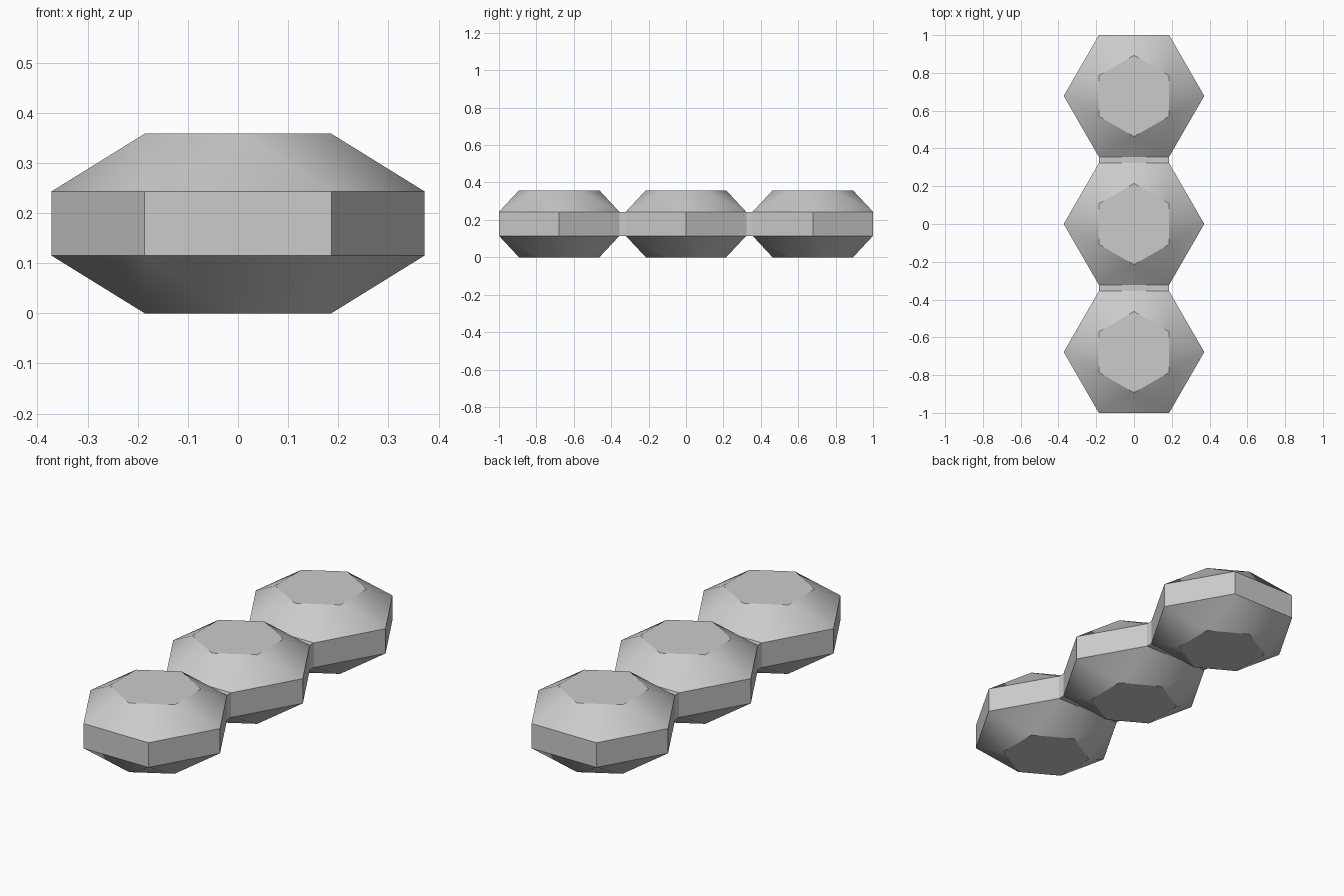
import bpy, bmesh
from math import cos, sin, pi, radians

cube = bpy.data.objects.get("Cube")
if cube:
    bpy.data.objects.remove(cube, do_unlink=True)

# Overall measurements
RADIUS, CAP_RADIUS = 0.372, 0.215
BAND_LOW, BAND_HIGH, HEIGHT = 0.115, 0.243, 0.358
SPACING = 0.678
APOTHEM = RADIUS * cos(pi / 6)

grey = bpy.data.materials.new("plain grey")
grey.use_nodes = True
colour = (0.6, 0.6, 0.6, 1)
grey.diffuse_color = colour
grey.node_tree.nodes["Principled BSDF"].inputs["Base Color"].default_value = colour


def add_object(name, bm, location):
    bmesh.ops.recalc_face_normals(bm, faces=bm.faces)
    mesh = bpy.data.meshes.new(name)
    bm.to_mesh(mesh)
    bm.free()
    mesh.materials.append(grey)
    obj = bpy.data.objects.new(name, mesh)
    obj.location = location
    bpy.context.collection.objects.link(obj)
    return obj


def hexagon(bm, radius, z, turn):
    return [bm.verts.new((radius * cos(turn + i * pi / 3),
                          radius * sin(turn + i * pi / 3), z)) for i in range(6)]


def hex_pod(name, y):
    """Hexagonal band between two caps that are turned by half a side."""
    bm = bmesh.new()
    low = hexagon(bm, RADIUS, BAND_LOW, 0)
    high = hexagon(bm, RADIUS, BAND_HIGH, 0)
    for i in range(6):
        j = (i + 1) % 6
        bm.faces.new((low[i], low[j], high[j], high[i]))
    for ring, z in ((low, 0), (high, HEIGHT)):
        cap = hexagon(bm, CAP_RADIUS, z, pi / 6)
        bm.faces.new(cap)
        for i in range(6):
            j = (i + 1) % 6
            bm.faces.new((ring[i], ring[j], cap[i]))
            bm.faces.new((cap[i], ring[j], cap[j]))
    obj = add_object(name, bm, (0, y, 0))
    bpy.ops.object.select_all(action='DESELECT')
    obj.select_set(True)
    bpy.context.view_layer.objects.active = obj
    bpy.ops.object.shade_smooth_by_angle(angle=radians(30))


def connector(name, y):
    """Flat block filling the gap between two neighbouring pods."""
    bm = bmesh.new()
    bmesh.ops.create_cube(bm, size=1)
    size = (RADIUS, SPACING - 2 * APOTHEM + 0.004, BAND_HIGH - BAND_LOW)
    bmesh.ops.scale(bm, vec=size, verts=bm.verts)
    add_object(name, bm, (0, y, (BAND_LOW + BAND_HIGH) / 2))


# Three pods in a row, joined by two blocks
for label, step in (("front", -1), ("middle", 0), ("back", 1)):
    hex_pod(label + "_pod", step * SPACING)
for label, side in (("front", -1), ("back", 1)):
    connector(label + "_connector", side * SPACING / 2)
